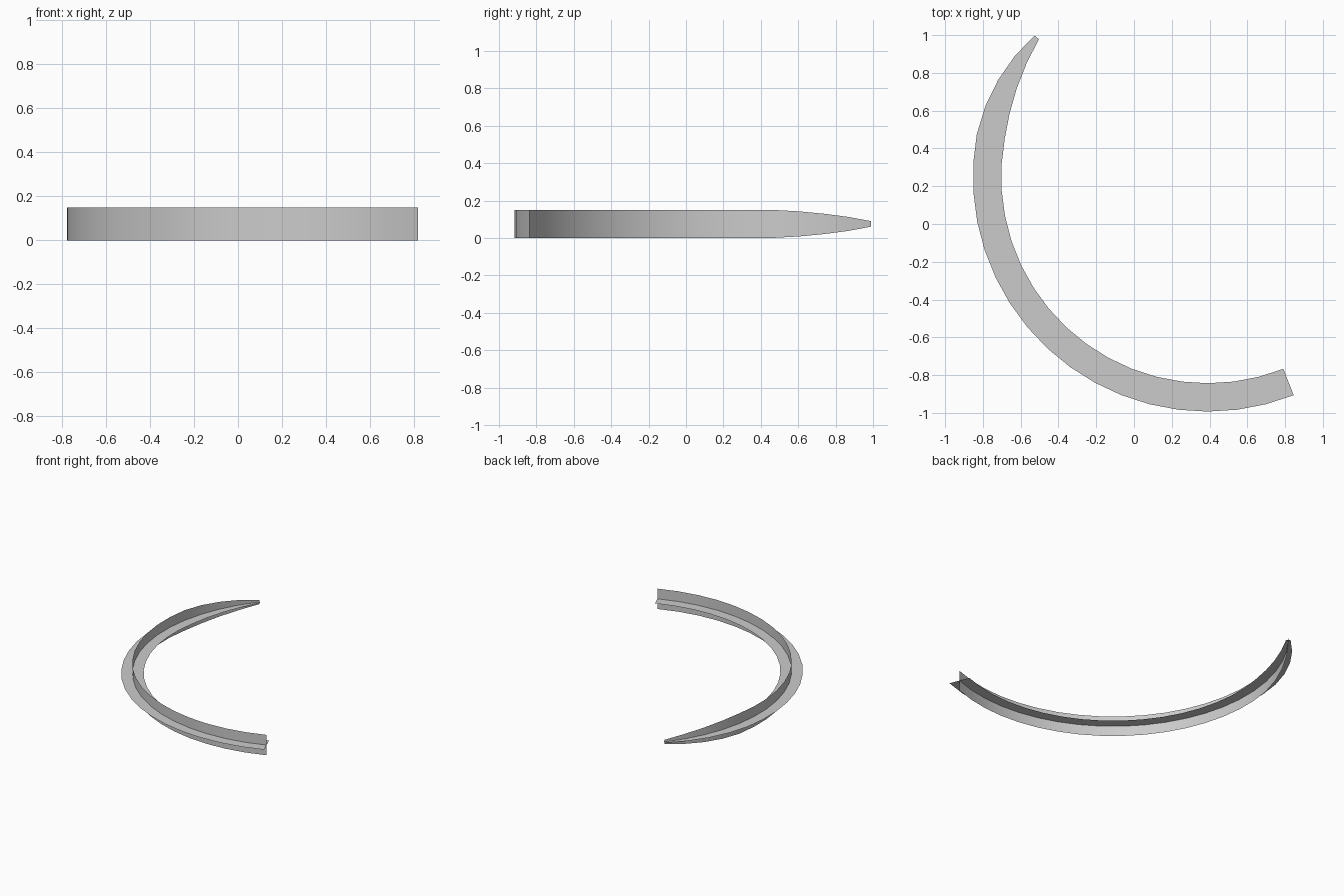
import bpy, bmesh
from math import cos, sin, radians
from mathutils import Vector

cube = bpy.data.objects.get("Cube")
if cube:
    bpy.data.objects.remove(cube)

CENTRE = Vector((0.39, 0.25, 0.075))
RADIUS = 1.168
START, END, STEPS = 140.8, 291.5, 21
TAPER = [0.015, 0.037, 0.054, 0.067]   # half widths towards the tip
HALF = 0.075

grey = bpy.data.materials.new("plain grey")
grey.use_nodes = True
colour = (0.6, 0.6, 0.6, 1)
grey.diffuse_color = colour
grey.node_tree.nodes["Principled BSDF"].inputs["Base Color"].default_value = colour


def arc_ribbon(name, upright):
    """Thin curved strip along the arc, either flat or standing on edge."""
    bm = bmesh.new()
    previous = None
    for i in range(STEPS + 1):
        a = radians(START + (END - START) * i / STEPS)
        out = Vector((cos(a), sin(a), 0))
        half = TAPER[i] if i < len(TAPER) else HALF
        side = (Vector((0, 0, 1)) if upright else out) * half
        mid = CENTRE + out * RADIUS
        pair = [bm.verts.new(mid - side), bm.verts.new(mid + side)]
        if previous:
            face = bm.faces.new((previous[0], pair[0], pair[1], previous[1]))
            face.smooth = True
        previous = pair
    # Flat strip faces up, standing strip faces outwards
    bm.normal_update()
    bm.faces.ensure_lookup_table()
    first = bm.faces[0]
    wanted = first.calc_center_median() - CENTRE if upright else Vector((0, 0, 1))
    if first.normal.dot(wanted) < 0:
        bmesh.ops.reverse_faces(bm, faces=bm.faces[:])
    mesh = bpy.data.meshes.new(name)
    bm.to_mesh(mesh)
    bm.free()
    mesh.materials.append(grey)
    obj = bpy.data.objects.new(name, mesh)
    bpy.context.collection.objects.link(obj)
    return obj


# Two crossed strips share the same arc
arc_ribbon("flat_blade", False)
arc_ribbon("upright_blade", True)
